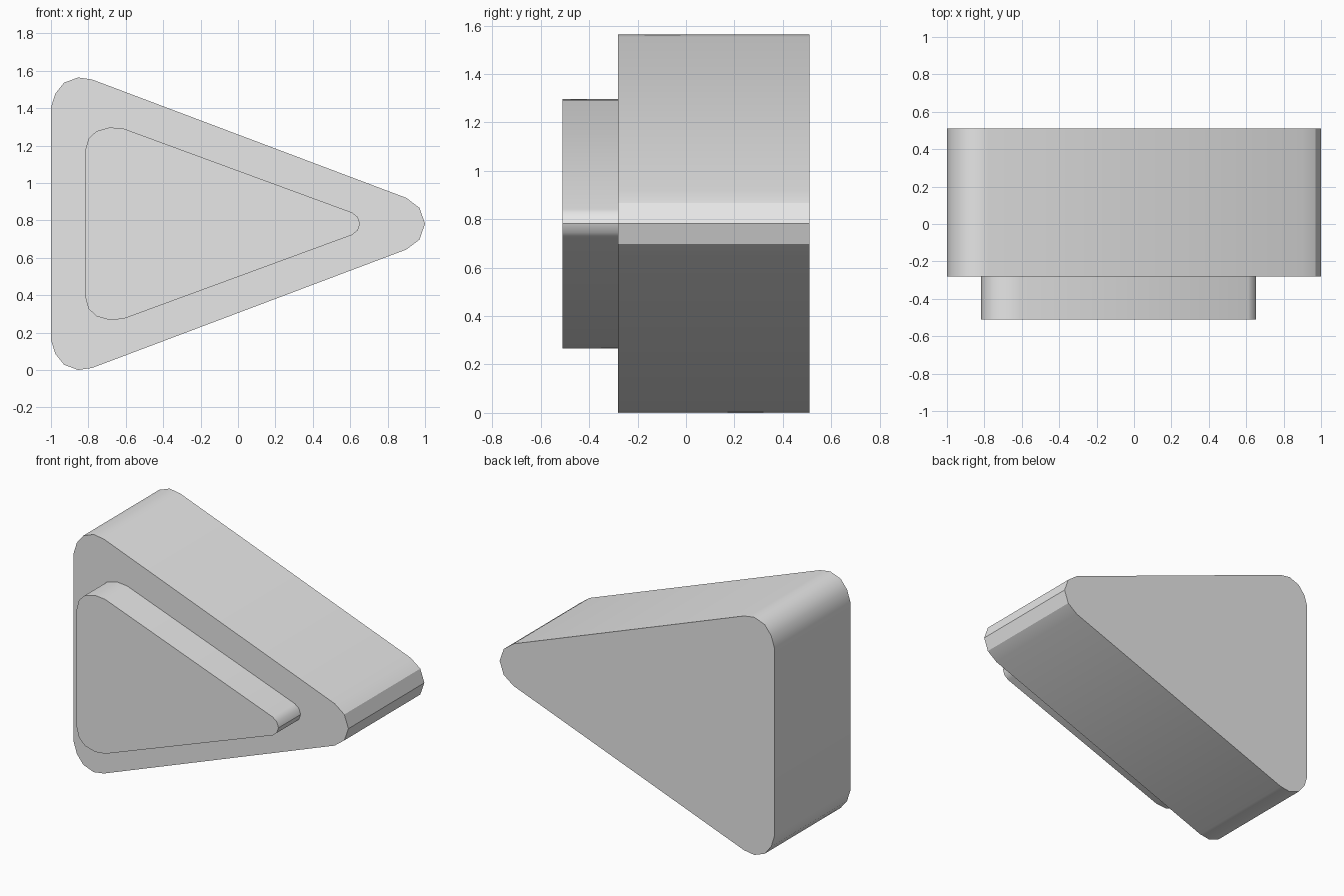
import bpy
import bmesh
import math

cube = bpy.data.objects.get("Cube")
if cube:
    bpy.data.objects.remove(cube, do_unlink=True)

MID_Z = 0.782

grey = bpy.data.materials.new("plain grey")
grey.use_nodes = True
colour = (0.8, 0.8, 0.8, 1.0)
grey.diffuse_color = colour
grey.node_tree.nodes["Principled BSDF"].inputs["Base Color"].default_value = colour


def rounded_prism(name, upper, tip_x, y_front, y_back):
    """Extrude a triangular outline, mirrored above and below its tip."""
    lower = [(x, -z) for x, z in reversed(upper)]
    outline = upper + [(tip_x, 0.0)] + lower
    bm = bmesh.new()
    verts = [bm.verts.new((x, y_front, MID_Z + z)) for x, z in outline]
    face = bm.faces.new(verts)
    new = bmesh.ops.extrude_face_region(bm, geom=[face], use_keep_orig=True)["geom"]
    moved = [v for v in new if isinstance(v, bmesh.types.BMVert)]
    bmesh.ops.translate(bm, verts=moved, vec=(0, y_back - y_front, 0))
    bmesh.ops.recalc_face_normals(bm, faces=bm.faces)
    mesh = bpy.data.meshes.new(name)
    bm.to_mesh(mesh)
    bm.free()
    mesh.materials.append(grey)
    obj = bpy.data.objects.new(name, mesh)
    bpy.context.collection.objects.link(obj)
    # Smooth rounded corners, crisp rims
    bpy.ops.object.select_all(action="DESELECT")
    obj.select_set(True)
    bpy.context.view_layer.objects.active = obj
    bpy.ops.object.shade_smooth_by_angle(angle=math.radians(33))
    return obj


# Thick rounded triangular body
rounded_prism("body",
              [(-1.0, 0.622), (-0.977, 0.695), (-0.93, 0.754), (-0.855, 0.782),
               (-0.78, 0.771), (0.90, 0.138), (0.97, 0.085)],
              1.0, -0.28, 0.51)

# Smaller raised panel on the front
rounded_prism("front_panel",
              [(-0.817, 0.39), (-0.80, 0.453), (-0.757, 0.495), (-0.685, 0.515),
               (-0.61, 0.508), (0.61, 0.06), (0.64, 0.036)],
              0.652, -0.51, -0.28)
